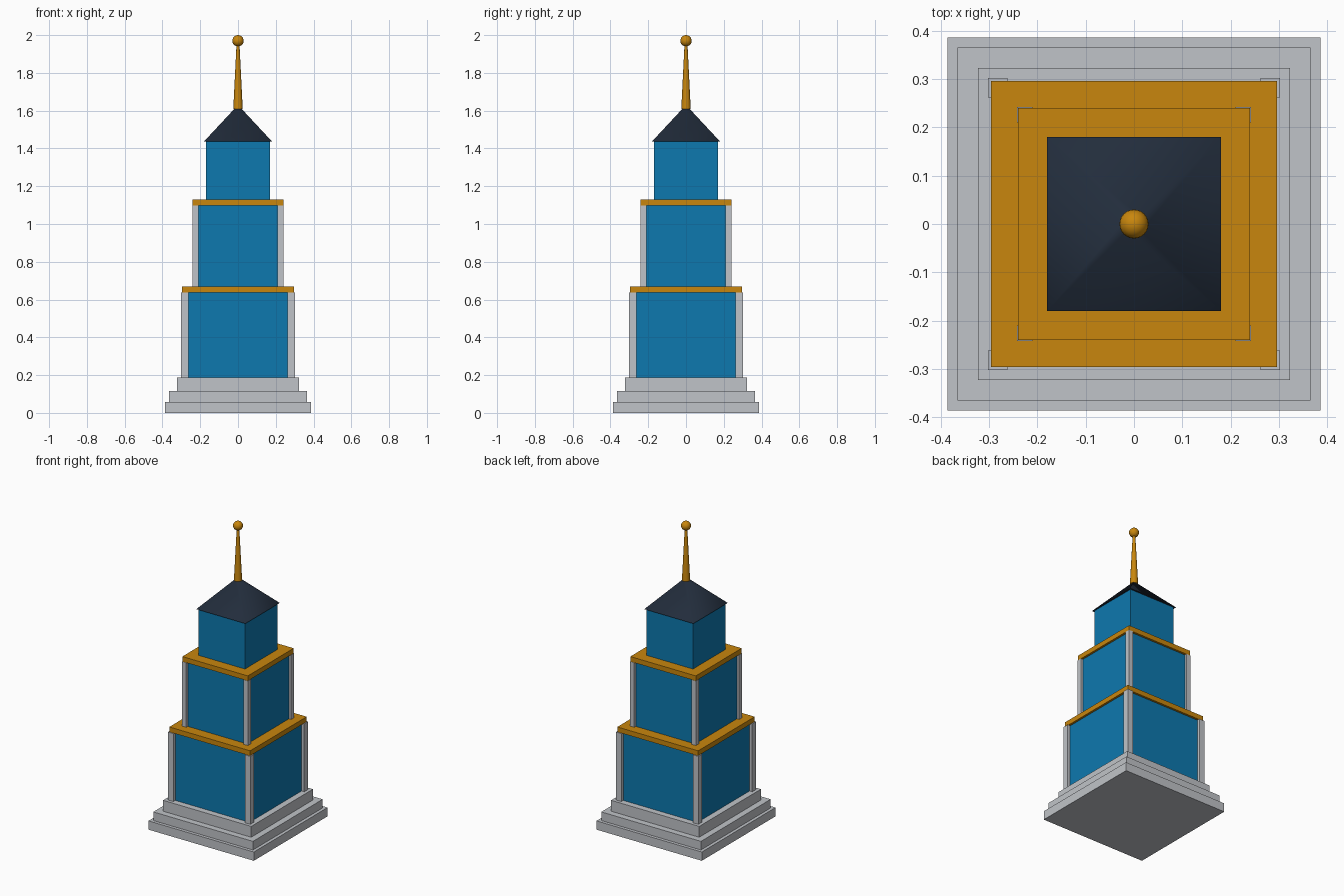
import bpy
import math

cube = bpy.data.objects.get("Cube")
if cube:
    bpy.data.objects.remove(cube, do_unlink=True)


def material(name, rgb):
    mat = bpy.data.materials.new(name)
    mat.use_nodes = True
    mat.diffuse_color = (*rgb, 1)
    mat.node_tree.nodes["Principled BSDF"].inputs["Base Color"].default_value = (*rgb, 1)
    return mat


STONE = material("pale stone", (0.53, 0.55, 0.58))
BLUE = material("blue wall", (0.004, 0.19, 0.43))
GOLD = material("gold trim", (0.58, 0.24, 0.004))
SLATE = material("dark slate", (0.016, 0.026, 0.045))


def finish(name, mat, smooth=None):
    obj = bpy.context.object
    obj.name = name
    obj.data.materials.append(mat)
    if smooth:
        bpy.ops.object.shade_smooth_by_angle(angle=math.radians(smooth))
    return obj


def block(name, mat, half, bottom, top, x=0, y=0):
    """Square block given by half width and height range."""
    bpy.ops.mesh.primitive_cube_add(size=1, location=(x, y, (bottom + top) / 2))
    bpy.context.object.scale = (2 * half, 2 * half, top - bottom)
    bpy.ops.object.transform_apply(location=False, rotation=False, scale=True)
    return finish(name, mat)


def cone(name, mat, sides, r1, r2, bottom, top, turn=0, smooth=None):
    bpy.ops.mesh.primitive_cone_add(vertices=sides, radius1=r1, radius2=r2, depth=top - bottom,
                                    location=(0, 0, (bottom + top) / 2), rotation=(0, 0, turn))
    return finish(name, mat, smooth)


def tier(label, wall, post, bottom, top, cornice):
    """Blue storey with four corner posts and a gold cornice."""
    block(label + "_wall", BLUE, wall, bottom, top)
    for side, sx in (("left", 1), ("right", -1)):
        for end, sy in (("front", -1), ("back", 1)):
            block(f"{label}_post_{end}_{side}", STONE, post, bottom, top, sx * wall, sy * wall)
    block(label + "_cornice", GOLD, cornice, top, top + 0.033)


# Stepped base
block("base_step_bottom", STONE, 0.386, 0, 0.058)
block("base_step_middle", STONE, 0.365, 0.058, 0.115)
block("base_step_top", STONE, 0.323, 0.115, 0.187)

# Storeys
tier("lower_tier", 0.282, 0.02, 0.187, 0.637, 0.296)
tier("middle_tier", 0.226, 0.016, 0.67, 1.097, 0.24)
block("upper_tier_wall", BLUE, 0.17, 1.13, 1.44)

# Pyramid roof, spire and ball
cone("roof", SLATE, 4, 0.18 * math.sqrt(2), 0.02, 1.437, 1.615, math.pi / 4, 80)
cone("spire", GOLD, 16, 0.025, 0.008, 1.61, 1.95, smooth=40)
bpy.ops.mesh.primitive_uv_sphere_add(segments=24, ring_count=12, radius=0.03, location=(0, 0, 1.97))
finish("spire_ball", GOLD, 40)
